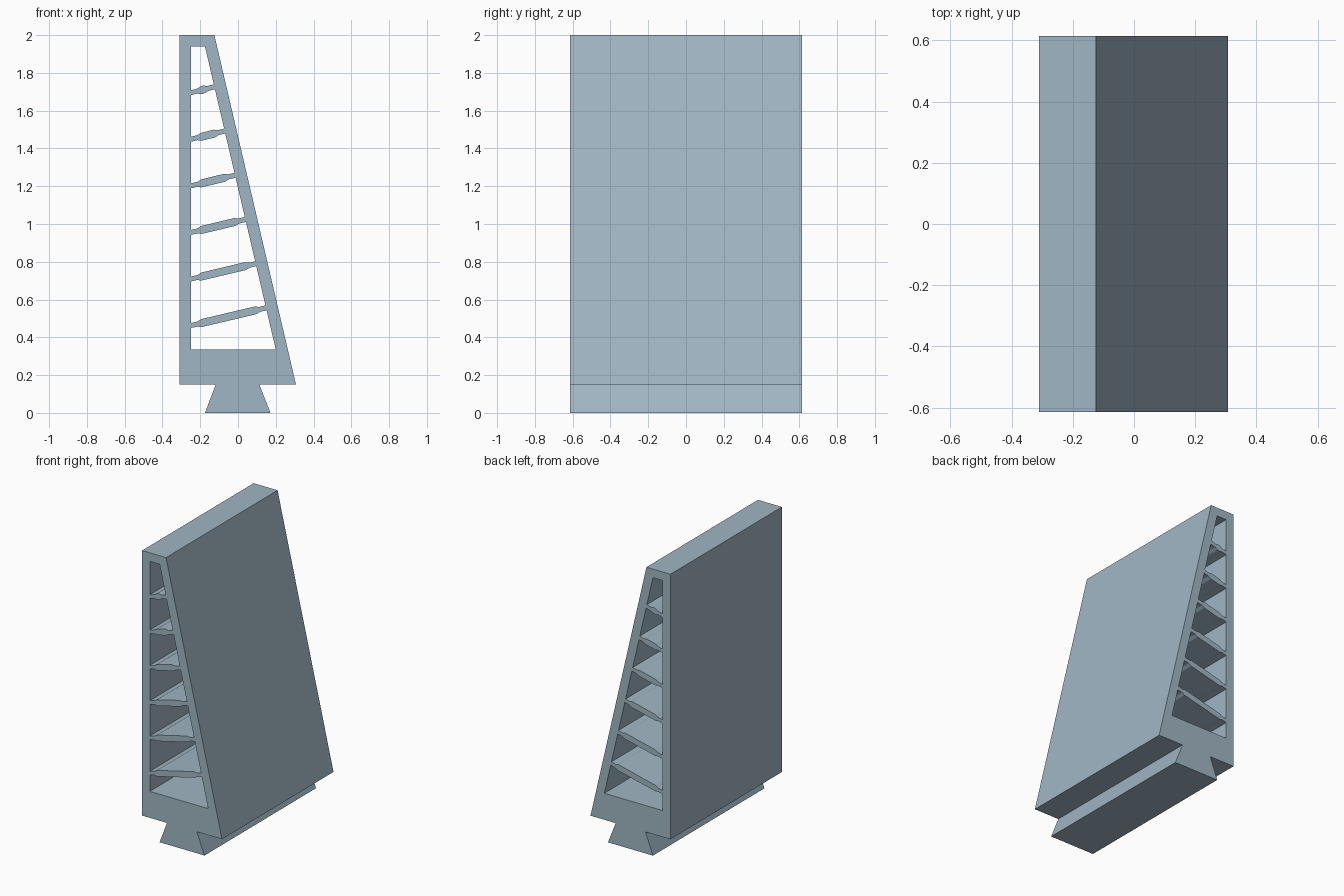
import bpy
import math

if "Cube" in bpy.data.objects:
    bpy.data.objects.remove(bpy.data.objects["Cube"])

HALF_DEPTH = 0.615
LEFT = -0.25           # inner face of the upright wall
SLOPE = 0.375 / 1.605  # lean of the slanted wall


def inner_x(z):
    """Inner face of the slanted wall at height z."""
    return -0.175 + (1.94 - z) * SLOPE


def rib_edge(z_left, z_right, side):
    """Upper (side=1) or lower (side=-1) edge of a rib, left to right:
    thin hinges at both ends, a thicker bar between them."""
    thin, thick = 0.013 * side, 0.021 * side
    end_z = z_right + thin
    end_x = inner_x(end_z)
    tilt = (z_right - z_left) / (end_x - LEFT)
    steps = [(LEFT, thin), (LEFT + 0.035, thin), (LEFT + 0.055, thick),
             (end_x - 0.055, thick), (end_x - 0.035, thin)]
    pts = [(x, z_left + (x - LEFT) * tilt + off) for x, off in steps]
    return pts + [(end_x, end_z)]


# Body outline with the dovetail foot
outline = [(-0.31, 0.15), (-0.118, 0.15), (-0.175, 0), (0.172, 0),
           (0.113, 0.15), (0.307, 0.15), (-0.125, 2), (-0.31, 2)]

# Openings between the ribs, from the base upwards
openings = []
floor = [(LEFT, 0.335), (inner_x(0.335), 0.335)]
for i in range(6):
    z_left, z_right = 0.462 + 0.2466 * i, 0.556 + 0.234 * i
    openings.append(floor + rib_edge(z_left, z_right, -1)[::-1])
    floor = rib_edge(z_left, z_right, 1)
openings.append(floor + [(inner_x(1.94), 1.94), (LEFT, 1.94)])

# Filled flat profile, extruded to the full depth
curve = bpy.data.curves.new("ribbed_finger", 'CURVE')
curve.dimensions = '2D'
curve.fill_mode = 'BOTH'
curve.extrude = HALF_DEPTH
for loop in [outline] + openings:
    spline = curve.splines.new('POLY')
    spline.points.add(len(loop) - 1)
    for point, (x, z) in zip(spline.points, loop):
        point.co = (x, z, 0, 1)
    spline.use_cyclic_u = True

finger = bpy.data.objects.new("ribbed_finger", curve)
bpy.context.collection.objects.link(finger)
finger.rotation_euler.x = math.pi / 2
bpy.context.view_layer.objects.active = finger
finger.select_set(True)
bpy.ops.object.convert(target='MESH')
finger = bpy.context.object
bpy.ops.object.transform_apply(location=False, rotation=True, scale=False)
bpy.ops.object.shade_flat()

# Single blue-grey colour
mat = bpy.data.materials.new("blue grey")
mat.diffuse_color = (0.352, 0.468, 0.552, 1)
mat.use_nodes = True
mat.node_tree.nodes["Principled BSDF"].inputs["Base Color"].default_value = mat.diffuse_color
finger.data.materials.clear()
finger.data.materials.append(mat)
